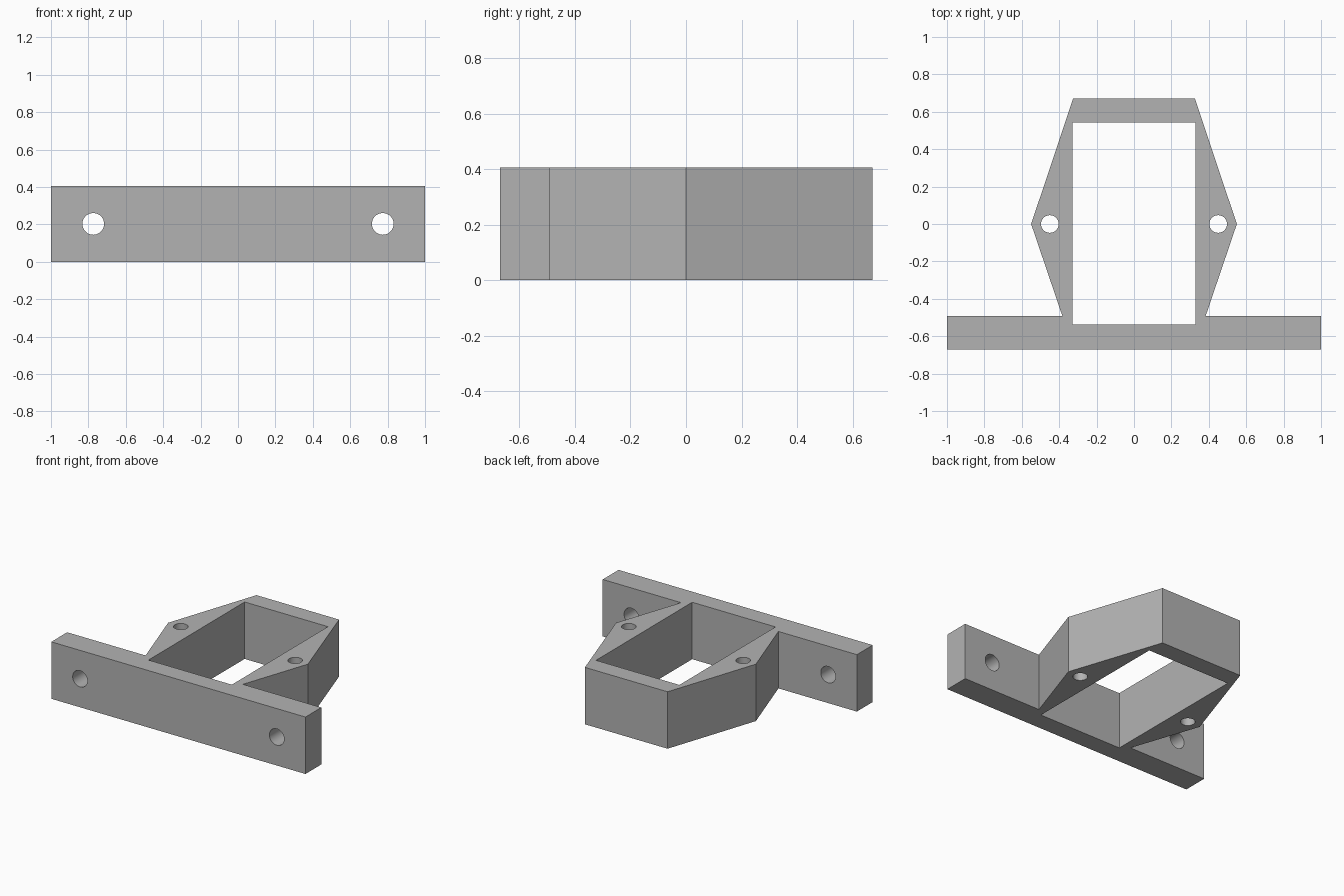
import bpy, bmesh
from math import radians

HEIGHT = 0.405

cube = bpy.data.objects.get("Cube")
if cube:
    bpy.data.objects.remove(cube, do_unlink=True)

grey = bpy.data.materials.new("plain_grey")
grey.use_nodes = True
colour = (0.45, 0.45, 0.45, 1)
grey.diffuse_color = colour
grey.node_tree.nodes["Principled BSDF"].inputs["Base Color"].default_value = colour


def prism(name, outline, z0, z1):
    """Extrude a flat outline from z0 up to z1."""
    bm = bmesh.new()
    base = bm.faces.new([bm.verts.new((x, y, z0)) for x, y in outline])
    top = bmesh.ops.extrude_face_region(bm, geom=[base])["geom"]
    verts = [v for v in top if isinstance(v, bmesh.types.BMVert)]
    bmesh.ops.translate(bm, verts=verts, vec=(0, 0, z1 - z0))
    bmesh.ops.recalc_face_normals(bm, faces=bm.faces)
    mesh = bpy.data.meshes.new(name)
    bm.to_mesh(mesh)
    bm.free()
    mesh.materials.append(grey)
    obj = bpy.data.objects.new(name, mesh)
    bpy.context.collection.objects.link(obj)
    return obj


def drill(name, radius, location, tilt=0):
    bpy.ops.mesh.primitive_cylinder_add(vertices=48, radius=radius, depth=1,
                                        location=location, rotation=(tilt, 0, 0))
    obj = bpy.context.object
    obj.name = name
    obj.data.materials.append(grey)
    return obj


# Mounting plate and tapered frame share one symmetrical outline
half = [(1, -0.67), (1, -0.492), (0.383, -0.492), (0.55, 0), (0.325, 0.672)]
outline = half + [(-x, y) for x, y in reversed(half)]
bracket = prism("mounting_bracket", outline, 0, HEIGHT)

# Rectangular opening, vertical frame holes and plate screw holes
w, front, back = 0.328, -0.538, 0.543
cutters = [prism("opening_cutter", [(-w, front), (w, front), (w, back), (-w, back)], -0.1, 0.6)]
for side in (-1, 1):
    cutters.append(drill("frame_hole_cutter", 0.047, (side * 0.45, 0, HEIGHT / 2)))
    cutters.append(drill("plate_hole_cutter", 0.058, (side * 0.774, -0.58, HEIGHT / 2), radians(90)))

bpy.ops.object.select_all(action="DESELECT")
bracket.select_set(True)
bpy.context.view_layer.objects.active = bracket
for cutter in cutters:
    cutter.hide_render = True
    mod = bracket.modifiers.new(cutter.name, "BOOLEAN")
    mod.operation = "DIFFERENCE"
    mod.solver = "EXACT"
    mod.object = cutter
    bpy.ops.object.modifier_apply(modifier=mod.name)
    bpy.data.objects.remove(cutter, do_unlink=True)

# Smooth hole walls, crisp edges elsewhere
bpy.ops.object.shade_smooth_by_angle(angle=radians(15))
